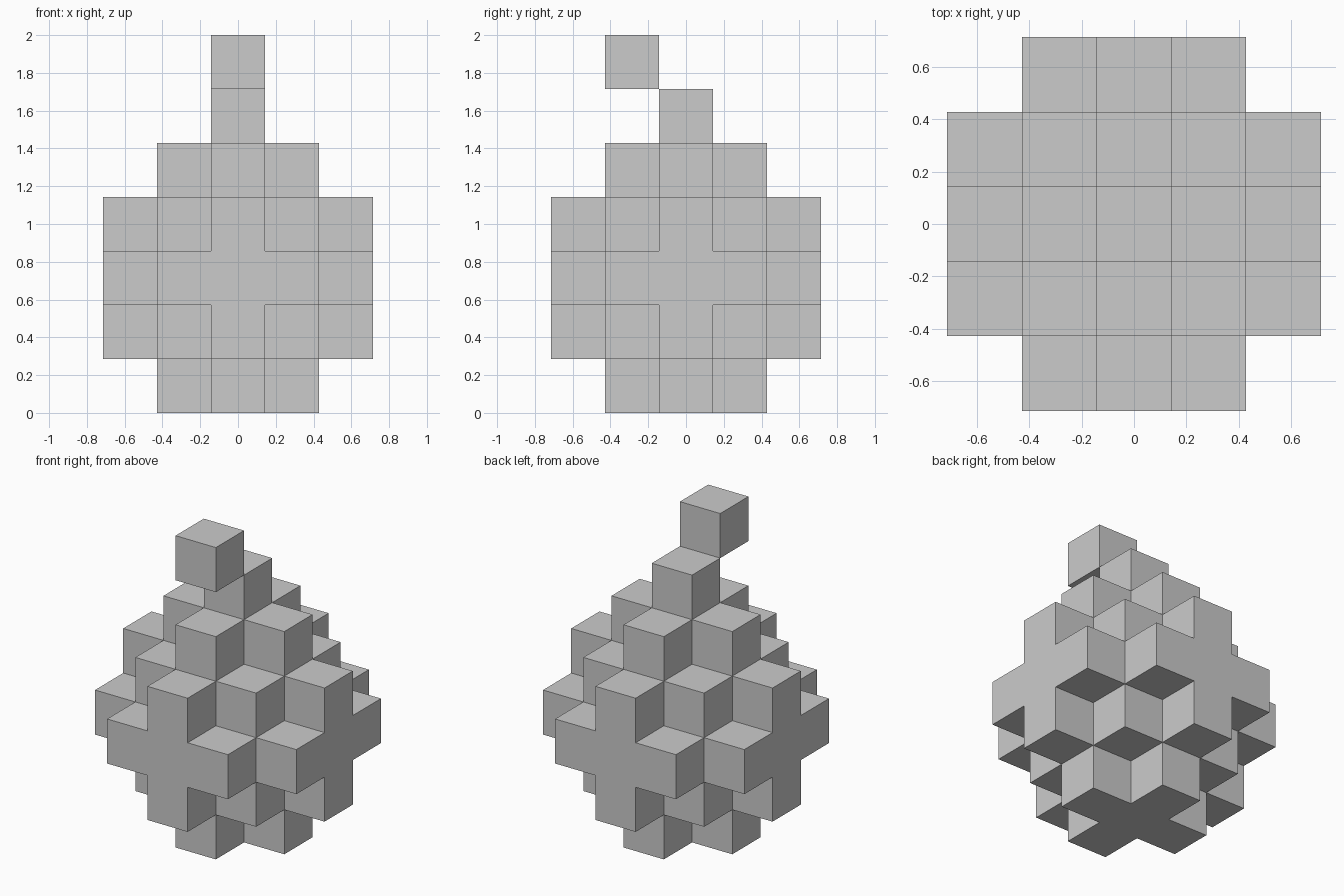
import bpy, bmesh
from mathutils import Vector

if "Cube" in bpy.data.objects:
    bpy.data.objects.remove(bpy.data.objects["Cube"])

U = 2 / 7  # edge of one block

# Block cells (x, y, z) of each part; z counts up from the ground
R = range(-2, 3)
parts = {
    "body": {(x, y, z + 2) for x in R for y in R for z in R
             if abs(x) + abs(y) + abs(z) <= 3},
    "stem": {(0, 0, 5)},
    "stem_tip": {(0, -1, 6)},
}
filled = set().union(*parts.values())


def build_blocks(name, cells):
    """Make one mesh from the exposed faces of a set of blocks."""
    bm = bmesh.new()
    for cell in sorted(cells):
        centre = Vector(cell) + Vector((0, 0, 0.5))
        for axis in range(3):
            for sign in (-1, 1):
                n = Vector((0, 0, 0))
                n[axis] = sign
                if tuple(int(c + d) for c, d in zip(cell, n)) in filled:
                    continue
                a = Vector((0, 0, 0))
                a[(axis + 1) % 3] = 1
                b = n.cross(a)
                corners = [centre + (n + s * a + t * b) / 2
                           for s, t in ((-1, -1), (1, -1), (1, 1), (-1, 1))]
                bm.faces.new([bm.verts.new(p * U) for p in corners])
    bmesh.ops.remove_doubles(bm, verts=bm.verts, dist=0.001)
    mesh = bpy.data.meshes.new(name)
    bm.to_mesh(mesh)
    bm.free()
    bpy.context.collection.objects.link(bpy.data.objects.new(name, mesh))


for name, cells in parts.items():
    build_blocks(name, cells)
